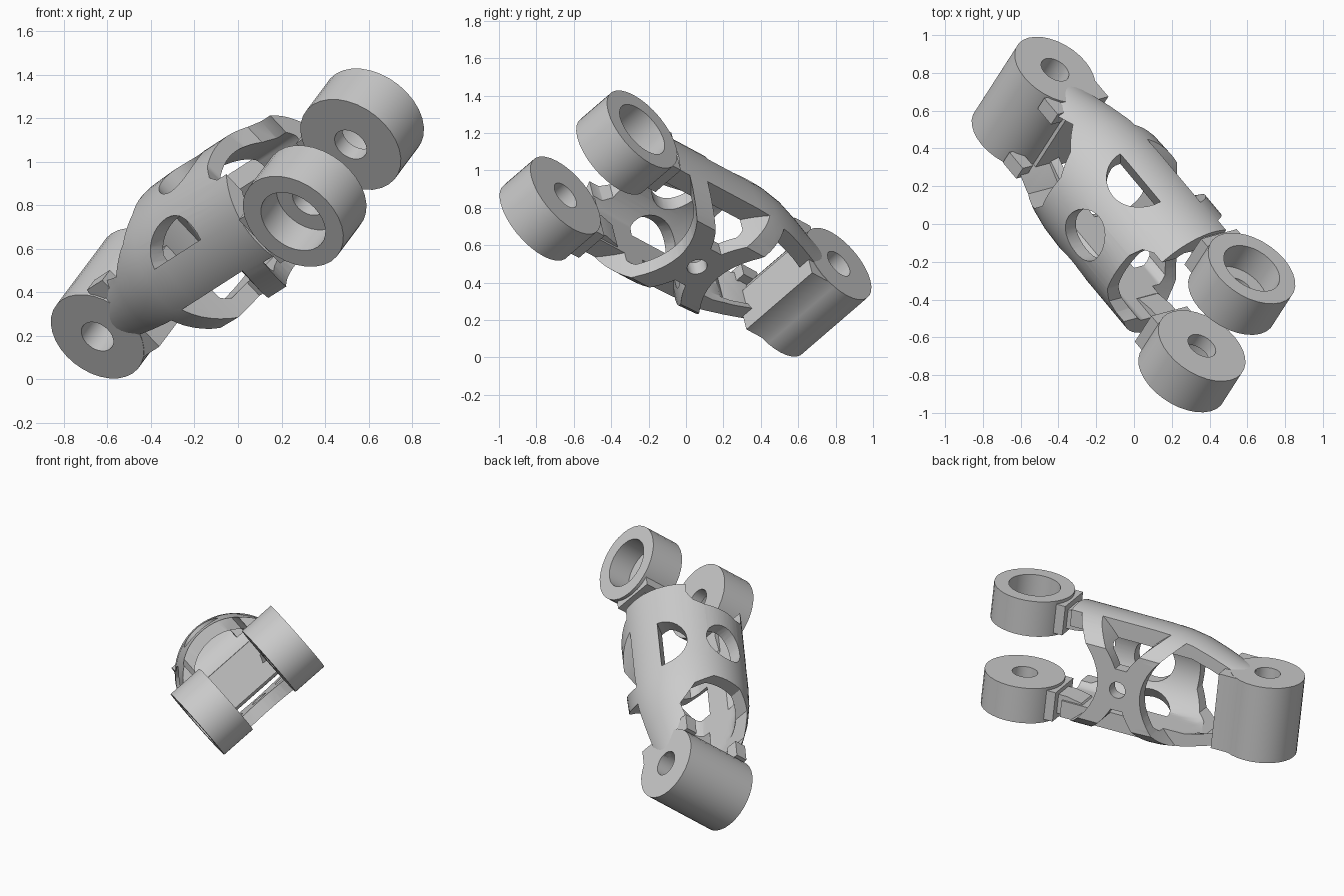
import bpy, bmesh, math
from mathutils import Vector, Matrix

if "Cube" in bpy.data.objects:
    bpy.data.objects.remove(bpy.data.objects["Cube"])

# Local frame: X along the link, Y along the pins, Z towards the domed back
u = Vector((.593, -.710, .381)).normalized()
d = Vector((.433, .688, .583))
d = (d - u * d.dot(u)).normalized()
w = u.cross(d)
WORLD = Matrix.Translation((-.532, .64, .349)) @ Matrix((u, d, w)).transposed().to_4x4()


def add(name, bm):
    bmesh.ops.recalc_face_normals(bm, faces=bm.faces)
    me = bpy.data.meshes.new(name)
    bm.to_mesh(me)
    bm.free()
    ob = bpy.data.objects.new(name, me)
    bpy.context.collection.objects.link(ob)
    return ob


def prism(name, pts, lo, hi, rot=0):
    """Outline in local XY, extruded in Z, optionally turned about X."""
    bm = bmesh.new()
    f = bm.faces.new([bm.verts.new((x, y, lo)) for x, y in pts])
    r = bmesh.ops.extrude_face_region(bm, geom=[f])
    bmesh.ops.translate(bm, vec=(0, 0, hi - lo),
                        verts=[v for v in r['geom'] if isinstance(v, bmesh.types.BMVert)])
    bmesh.ops.rotate(bm, cent=(0, 0, 0), matrix=Matrix.Rotation(rot, 3, 'X'), verts=bm.verts)
    return add(name, bm)


def box(name, x, y, z):
    return prism(name, [(x[0], y[0]), (x[1], y[0]), (x[1], y[1]), (x[0], y[1])], *z)


def pin(name, x, y0, y1, r, n=32):
    """Cylinder along local Y."""
    bm = bmesh.new()
    m = Matrix.Translation((x, (y0 + y1) / 2, 0)) @ Matrix.Rotation(math.pi / 2, 4, 'X')
    bmesh.ops.create_cone(bm, cap_ends=True, segments=n, radius1=r, radius2=r,
                          depth=y1 - y0, matrix=m)
    return add(name, bm)


def disc(x, r, n=32):
    return [(x + r * math.cos(2 * math.pi * i / n), r * math.sin(2 * math.pi * i / n))
            for i in range(n)]


def reach(me):
    return max(abs(c) for v in me.vertices for c in v.co)


def boolean(ob, others, op='DIFFERENCE'):
    for c in others:
        m = ob.modifiers.new('bool', 'BOOLEAN')
        m.object, m.operation, m.solver = c, op, 'EXACT'
        for attempt in range(5):
            me = bpy.data.meshes.new_from_object(
                ob.evaluated_get(bpy.context.evaluated_depsgraph_get()))
            # a cut must never enlarge the part: nudge the cutter and retry
            if op == 'UNION' or (len(me.vertices) and reach(me) < reach(ob.data) + .01):
                ob.data = me
                break
            c.location += Vector((.0013, .0007, .0011))
        ob.modifiers.clear()
        bpy.data.objects.remove(c)
    return ob


# Hollow shell: radius profile revolved about X, flat palm, flat-sided channel inside
outer = [(.08, .25), (.2, .275), (.35, .325), (.48, .362), (.6, .38), (.75, .386), (1.33, .386)]
profile = [(x, r, -.285, 1) for x, r in outer]
profile += [(x, r - .08, -.2, .26) for x, r in reversed(outer)]
bm = bmesh.new()
N = 64
rings = []
for i in range(N):
    t = 2 * math.pi * (i + .5) / N
    rings.append([bm.verts.new((x, max(-side, min(side, r * math.sin(t))),
                                max(r * math.cos(t), flat))) for x, r, flat, side in profile])
for i in range(N):
    p, q = rings[i], rings[(i + 1) % N]
    for j in range(len(profile)):
        k = (j + 1) % len(profile)
        bm.faces.new((p[j], p[k], q[k], q[j]))
bmesh.ops.remove_doubles(bm, verts=bm.verts, dist=1e-5)
bmesh.ops.triangulate(bm, faces=bm.faces)
shell = add('shell', bm)

# Back openings: a notch at each end, a round hole, two D-shaped holes
CX, LOW, CUT = .89, -1, -.1


def mirrored(half):
    return half + [(x, -y) for x, y in reversed(half)]


cuts = [prism('cut', mirrored([(1.5, -.23), (1.26, -.23), (1.2, -.2), (1.17, -.13)]), .06, 1),
        prism('cut', mirrored([(-.2, -.22), (.25, -.22), (.37, -.27), (.5, -.22), (.57, -.11)]),
              -.05, 1),
        prism('cut', disc(CX, .14), 0, 1)]
for s in (-1, 1):
    arc = [(CX - .03 + .18 * math.cos(math.pi * i / 16),
            s * (.07 - .18 * math.sin(math.pi * i / 16))) for i in range(17)]
    cuts.append(prism('cut', arc, .1, 1, -s * math.radians(57)))

# Palm openings: leave two curved straps that cross in the middle
steps = [-.5 + i / 20 for i in range(21)]


def strap(b, sign, off):
    mid = .07 if sign > 0 else .085
    return CX + sign * (mid + .21 * min(abs(b) / .36, 1.15) ** 2 + off)


for s in (-1, 1):
    cuts.append(prism('cut', [(strap(b, s, .07), b) for b in steps]
                      + [(CX + s * 1.0, .5), (CX + s * 1.0, -.5)], LOW, CUT))
    bs = [s * (.14 + .36 * i / 10) for i in range(11)]
    cuts.append(prism('cut', [(strap(b, 1, -.07), b) for b in bs]
                      + [(strap(b, -1, -.07), b) for b in reversed(bs)], LOW, CUT + .021))
cuts.append(prism('cut', disc(CX, .055, 20), LOW, 0))
boolean(shell, cuts)

# Wide knuckle barrel with a web towards the shell
base = pin('base_knuckle', 0, -.26, .26, .238)
boolean(base, [box('web', (.02, .25), (-.258, .258), (-.2, .06))], 'UNION')
boolean(base, [pin('cut', 0, -.5, .5, .082)])

# Small stop blocks beside the rear notch
for s, side in ((-1, 'left'), (1, 'right')):
    box('stop_' + side, (.15, .27), sorted((s * .17, s * .25)), (.13, .21))

# Twin end barrels on necks, each with a counterbore on its outer face
L = 1.637
for s, side in ((-1, 'left'), (1, 'right')):
    def span(p, q):
        return sorted((s * p, s * q))
    fork = pin('fork_knuckle_' + side, L, *span(.18, .422), .257)
    boolean(fork, [box('pad', (1.36, L), span(.2, .4), (-.14, .14))], 'UNION')
    boolean(fork, [pin('cut', L, *span(.26, .6), .165),
                   pin('cut', L, *span(.1, .5), .082)])
    prism('neck_' + side, [(1.12, s * .34), (1.2, s * .25), (1.3, s * .23), (1.4, s * .23),
                           (1.4, s * .36), (1.3, s * .36), (1.12, s * .375)], -.085, .07)

# Place everything in the tilted pose with smooth curved faces
for ob in bpy.context.collection.objects:
    ob.data.transform(WORLD)
    ob.data.shade_smooth()
    ob.data.set_sharp_from_angle(angle=math.radians(30))
